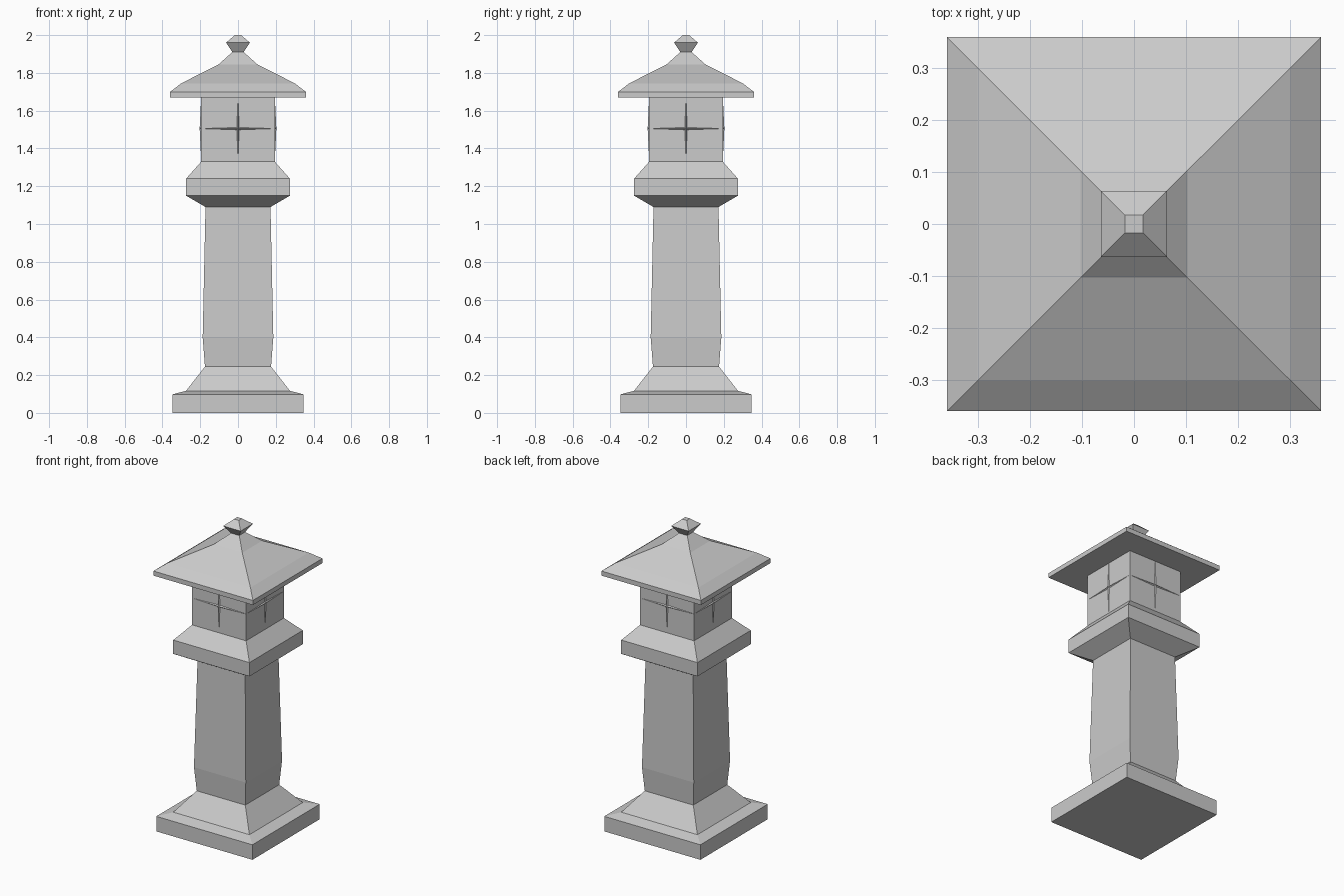
import bpy, bmesh, math
from mathutils import Matrix, Vector

if "Cube" in bpy.data.objects:
    bpy.data.objects.remove(bpy.data.objects["Cube"])


def finish(name, bm):
    bmesh.ops.recalc_face_normals(bm, faces=bm.faces)
    mesh = bpy.data.meshes.new(name)
    bm.to_mesh(mesh)
    bm.free()
    obj = bpy.data.objects.new(name, mesh)
    bpy.context.collection.objects.link(obj)
    return obj


def square_loft(name, profile, cap_bottom=False, cap_top=False):
    """Stack square rings given as (half width, height) and skin them."""
    bm = bmesh.new()
    rings = [[bm.verts.new((sx * h, sy * h, z))
              for sx, sy in ((-1, -1), (1, -1), (1, 1), (-1, 1))]
             for h, z in profile]
    for low, high in zip(rings, rings[1:]):
        for i in range(4):
            j = (i + 1) % 4
            bm.faces.new((low[i], low[j], high[j], high[i]))
    if cap_bottom:
        bm.faces.new(rings[0][::-1])
    if cap_top:
        bm.faces.new(rings[-1])
    bm.normal_update()
    mesh = bpy.data.meshes.new(name)
    bm.to_mesh(mesh)
    bm.free()
    obj = bpy.data.objects.new(name, mesh)
    bpy.context.collection.objects.link(obj)
    return obj


# Stepped foot, pillar and platform
square_loft("base", [(0.347, 0), (0.347, 0.098), (0.275, 0.117), (0.175, 0.245)],
            cap_bottom=True)
square_loft("pillar", [(0.175, 0.245), (0.187, 0.40), (0.172, 1.09)])
square_loft("platform", [(0.172, 1.09), (0.275, 1.15), (0.275, 1.24), (0.195, 1.33)])

# Lantern housing
square_loft("light_box", [(0.195, 1.33), (0.195, 1.67)])

# Flared roof and its finial
square_loft("roof", [(0.195, 1.67), (0.359, 1.67), (0.359, 1.70), (0.30, 1.745),
                     (0.103, 1.845), (0.03, 1.91)])
square_loft("finial", [(0.03, 1.91), (0.063, 1.96), (0.017, 2.0)], cap_top=True)

# Slim four-pointed star raised on each side of the lantern
bm = bmesh.new()
for side in range(4):
    turn = Matrix.Rotation(side * math.pi / 2, 4, 'Z')
    rim = []
    for k in range(8):
        a = k * math.pi / 4
        rx, rz = (0.009, 0.009) if k % 2 else (0.193, 0.165)
        p = Vector((rx * math.cos(a), -0.195, 1.505 + rz * math.sin(a)))
        rim.append(bm.verts.new(turn @ p))
    tip = bm.verts.new(turn @ Vector((0, -0.203, 1.505)))
    for k in range(8):
        bm.faces.new((rim[k], rim[(k + 1) % 8], tip))
finish("window_stars", bm)
